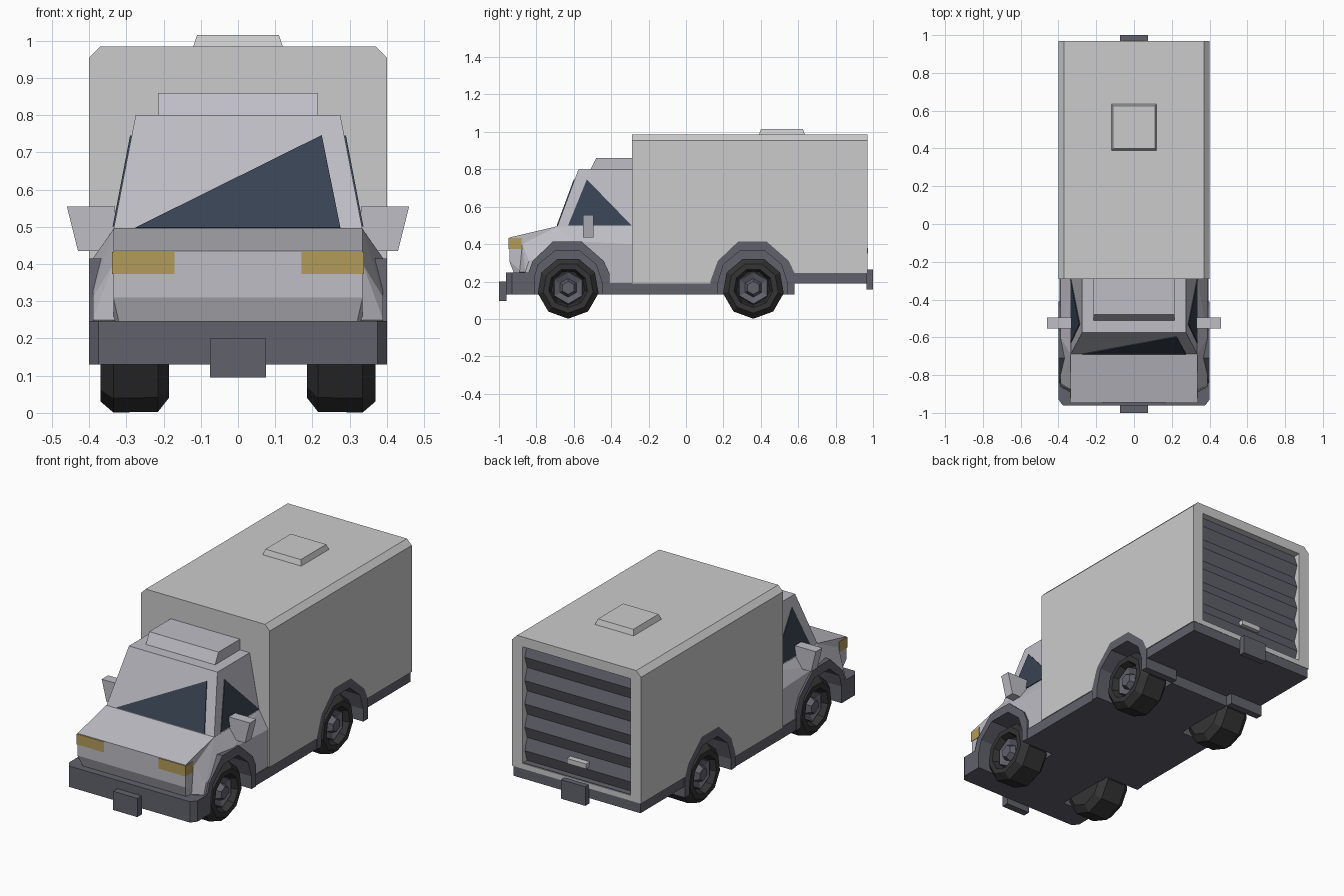
import bpy, bmesh, math
from mathutils import Vector

if "Cube" in bpy.data.objects:
    bpy.data.objects.remove(bpy.data.objects["Cube"])


def material(name, rgb):
    m = bpy.data.materials.new(name)
    m.diffuse_color = (*rgb, 1)
    m.use_nodes = True
    m.node_tree.nodes["Principled BSDF"].inputs["Base Color"].default_value = m.diffuse_color
    return m


PAINT = material("cab_paint", (0.52, 0.51, 0.56))
SLATE = material("slate", (0.12, 0.12, 0.15))
TYRE = material("tyre_rubber", (0.035, 0.035, 0.035))
GLASS = material("glass", (0.04, 0.055, 0.085))
AMBER = material("amber", (0.45, 0.33, 0.1))


def finish(bm, name, mat=None):
    bmesh.ops.recalc_face_normals(bm, faces=bm.faces)
    me = bpy.data.meshes.new(name)
    bm.to_mesh(me)
    bm.free()
    ob = bpy.data.objects.new(name, me)
    bpy.context.collection.objects.link(ob)
    if mat:
        me.materials.append(mat)
    return ob


def hull(name, pts, mat=None, sym=False):
    """Convex solid around points; sym also adds the points at -x."""
    bm = bmesh.new()
    for x, y, z in pts:
        bm.verts.new((x, y, z))
        if sym:
            bm.verts.new((-x, y, z))
    bmesh.ops.convex_hull(bm, input=bm.verts)
    bmesh.ops.dissolve_limit(bm, angle_limit=0.01, verts=bm.verts, edges=bm.edges)
    return finish(bm, name, mat)


def box(name, x, y, z, mat=None):
    return hull(name, [(a, b, c) for a in x for b in y for c in z], mat)


def prism(name, profile, x0, x1, mat=None):
    """Side profile (y, z) extruded along x."""
    bm = bmesh.new()
    f = bm.faces.new([bm.verts.new((x0, y, z)) for y, z in profile])
    r = bmesh.ops.extrude_face_region(bm, geom=[f])
    vs = [v for v in r["geom"] if isinstance(v, bmesh.types.BMVert)]
    bmesh.ops.translate(bm, verts=vs, vec=(x1 - x0, 0, 0))
    return finish(bm, name, mat)


def cut(ob, cutters):
    bpy.context.view_layer.objects.active = ob
    for c in cutters:
        c.hide_render = True
        m = ob.modifiers.new("cut", "BOOLEAN")
        m.operation, m.solver, m.object = "DIFFERENCE", "EXACT", c
        bpy.ops.object.modifier_apply(modifier=m.name)
        bpy.data.objects.remove(c)


def lathe(name, profile, centre, side, n, mat):
    """Spin (x, r) profile about the axle."""
    bm = bmesh.new()
    rings = []
    for x, r in profile:
        rings.append([bm.verts.new((side * x, centre[0] + r * math.sin(2 * math.pi * i / n),
                                    centre[1] - r * math.cos(2 * math.pi * i / n))) for i in range(n)])
    for a, b in zip(rings, rings[1:]):
        for i in range(n):
            j = (i + 1) % n
            bm.faces.new((a[i], a[j], b[j], b[i]))
    bm.faces.new(rings[0])
    bm.faces.new(rings[-1])
    return finish(bm, name, mat)


AXLES = {"front": -0.63, "rear": 0.36}
OUTER = [(-.23, .10), (-.23, .20), (-.19, .31), (-.08, .415), (.07, .415), (.19, .31), (.22, .245), (.22, .10)]
INNER = [(-.19, .13), (-.19, .19), (-.16, .29), (-.07, .365), (.06, .365), (.15, .29), (.18, .20), (.18, .13)]


def arch_cutter(axle):
    return prism("arch_cutter", [(axle + y, z) for y, z in OUTER], -.6, .6)


# Cargo box with chamfered roof edges, wheel arches and rear door recess
cargo = hull("cargo_box", [(x, y, z) for y in (-.29, .97)
                           for x, z in ((.40, .19), (.40, .955), (.37, .985))], sym=True)
cut(cargo, [arch_cutter(AXLES["rear"]),
            box("tail_cutter", (-.6, .6), (.57, 1.2), (0, .245)),
            box("door_cutter", (-.335, .335), (.92, 1.2), (.275, .93))])

# Roll-up rear door with zigzag slats, and handle
n, z0, z1 = 5, .275, .93
step = (z1 - z0) / n
zig = [(.915, z0)]
for i in range(n):
    zig += [(.93, z0 + i * step), (.952, z0 + (i + .5) * step)]
zig += [(.93, z1), (.915, z1)]
prism("rear_roller_door", zig, -.335, .335, SLATE)
box("door_handle", (-.06, .06), (.935, .972), (.35, .378))

# Roof vent
hull("roof_vent", [(.12, .39, .985), (.12, .635, .985), (.11, .40, 1.015), (.11, .625, 1.015)], sym=True)

# Cab: nose, fenders, greenhouse, roof fairing
hull("cab_nose", [(.32, -.92, .245), (.335, -.945, .31), (.335, -.945, .435), (.335, -.69, .495),
                  (.335, -.87, .245), (.335, -.69, .4)], PAINT, True)
fender = hull("cab_sides", [(.335, -.69, .493), (.335, -.29, .495), (.335, -.875, .40), (.335, -.89, .25),
                            (.39, -.86, .25), (.39, -.84, .31), (.39, -.60, .415), (.39, -.29, .40),
                            (.39, -.29, .19), (.39, -.80, .19)], PAINT, True)
cut(fender, [arch_cutter(AXLES["front"])])
hull("cab_greenhouse", [(.335, -.69, .49), (.335, -.29, .49), (.275, -.575, .80), (.275, -.29, .80)], PAINT, True)
hull("roof_fairing", [(.215, -.51, .80), (.215, -.29, .80), (.215, -.48, .86), (.215, -.29, .86)], PAINT, True)


# Windows: thin triangular panes lying on the greenhouse
def pane(name, pts, normal):
    d = Vector(normal).normalized() * .004
    hull(name, [Vector(p) + k * d for p in pts for k in (-1, 1)], GLASS)


pane("windscreen", [(-.275, -.688, .497), (.275, -.688, .497), (.225, -.596, .745)], (0, -.305, .115))

for s, side in ((1, "right"), (-1, "left")):
    pane(side + "_window", [(s * .333, -.63, .5), (s * .286, -.53, .745), (s * .333, -.292, .5)],
         (s * .305, 0, .06))
    # Headlight and mirror
    box(side + "_headlight", (s * .17, s * .338), (-.948, -.88), (.373, .432), AMBER)
    hull(side + "_mirror", [(s * x, y, z) for y in (-.552, -.495)
                            for x, z in ((.33, .555), (.46, .555), (.43, .435), (.33, .435))], PAINT)
    # Sill between the wheels
    box(side + "_sill", (s * .18, s * .395), (-.44, .17), (.13, .192), SLATE)
    for end, ay in AXLES.items():
        # Wheel arch trim
        ring = [(ay + y, max(z, .13)) for y, z in OUTER] + [(ay + y, z) for y, z in reversed(INNER)]
        prism(f"{end}_{side}_arch_trim", ring, s * .19, s * .40, SLATE)
        # Tyre and hub
        lathe(f"{end}_{side}_tyre", [(.185, .05), (.185, .125), (.215, .163), (.335, .165), (.37, .135),
                                     (.37, .105), (.325, .09)], (ay, .166), s, 9, TYRE)
        lathe(f"{end}_{side}_hub", [(.32, .092), (.345, .085), (.33, .05), (.36, .035)],
              (ay, .166), s, 6, SLATE)

# Chassis core, tail and front bumper
box("chassis_core", (-.19, .19), (-.90, .54), (.13, .40), SLATE)
box("chassis_tail", (-.395, .395), (.54, .968), (.19, .247), SLATE)
box("rear_sill", (-.335, .335), (.92, .966), (.24, .278), SLATE)
hull("front_bumper", [(x, y, z) for z in (.13, .247)
                      for x, y in ((.375, -.962), (.40, -.93), (.40, -.81))], SLATE, True)

# Number plate blocks
box("front_plate", (-.075, .075), (-1.0, -.96), (.095, .20), SLATE)
box("rear_plate", (-.075, .075), (.965, 1.0), (.158, .265), SLATE)
